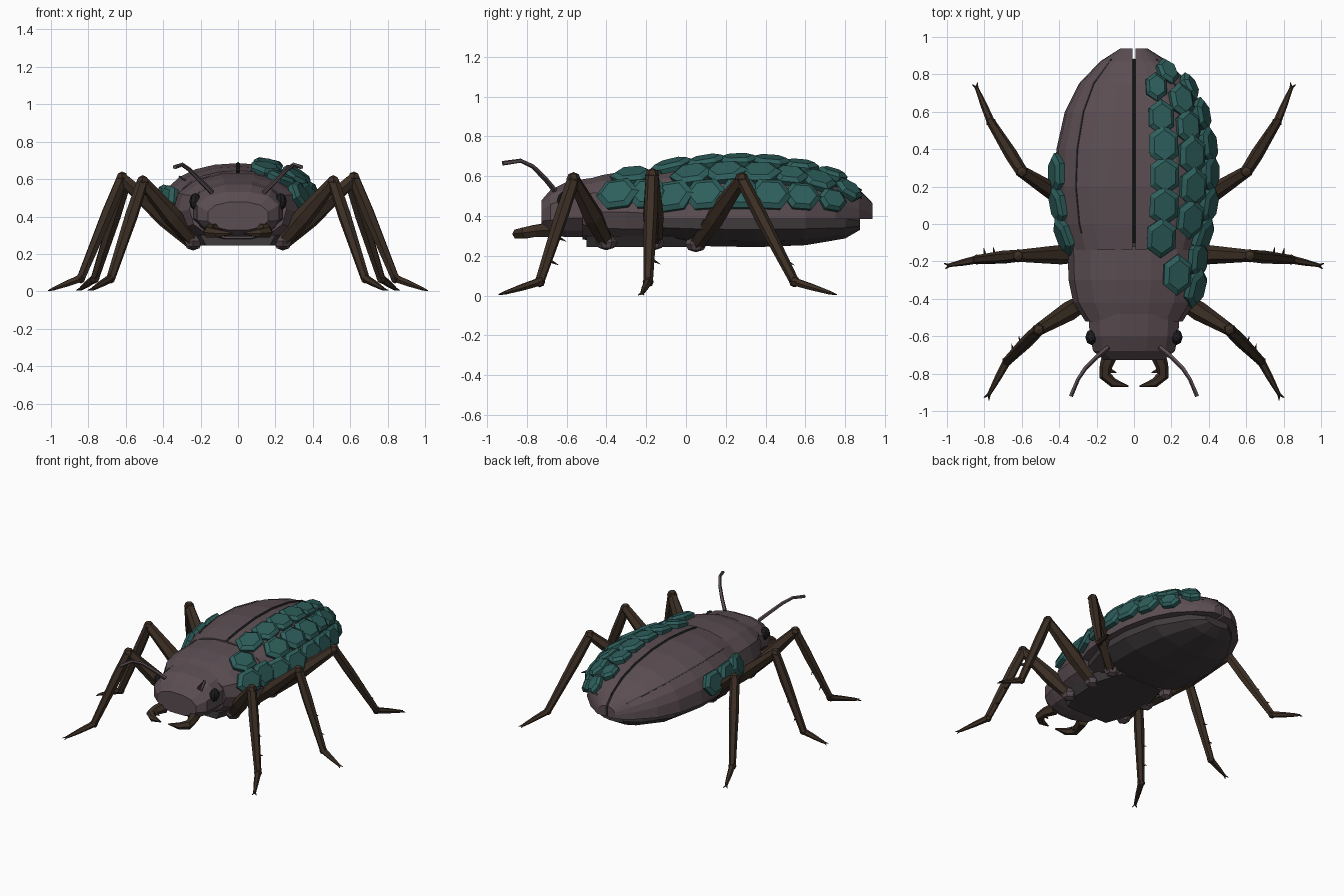
import bpy, bmesh
from math import sin, cos, pi, radians, copysign
from mathutils import Vector, Matrix

if "Cube" in bpy.data.objects:
    bpy.data.objects.remove(bpy.data.objects["Cube"])


def material(name, rgb):
    m = bpy.data.materials.new(name)
    m.diffuse_color = (*rgb, 1)
    m.use_nodes = True
    m.node_tree.nodes["Principled BSDF"].inputs["Base Color"].default_value = m.diffuse_color
    return m


SHELL = material("shell", (0.105, 0.075, 0.086))
UNDER = material("underside", (0.05, 0.042, 0.046))
LEG = material("leg_brown", (0.045, 0.028, 0.018))
TEAL = material("scale_teal", (0.027, 0.115, 0.108))
DARK = material("dark", (0.012, 0.012, 0.014))


def finish(name, bm, mat, mirror=False):
    bmesh.ops.recalc_face_normals(bm, faces=bm.faces)
    me = bpy.data.meshes.new(name)
    bm.to_mesh(me)
    bm.free()
    me.materials.append(mat)
    ob = bpy.data.objects.new(name, me)
    bpy.context.collection.objects.link(ob)
    if mirror:
        ob.modifiers.new("mirror", "MIRROR").use_mirror_merge = False
    return ob


def loft(bm, rings):
    rows = [[bm.verts.new(p) for p in r] for r in rings]
    n = len(rows[0])
    for a, b in zip(rows, rows[1:]):
        for i in range(n):
            j = (i + 1) % n
            bm.faces.new((a[i], a[j], b[j], b[i]))
    bm.faces.new(rows[0])
    bm.faces.new(rows[-1][::-1])


def tube(bm, pts, radii, n=6):
    pts = [Vector(p) for p in pts]
    d = (pts[-1] - pts[0]).normalized()
    ref = Vector((0, 1, 0)) if abs(d.z) > 0.95 else Vector((0, 0, 1))
    rings = []
    for i, (p, r) in enumerate(zip(pts, radii)):
        t = (pts[min(i + 1, len(pts) - 1)] - pts[max(i - 1, 0)]).normalized()
        u = t.cross(ref).normalized()
        v = u.cross(t)
        rings.append([p + r * (cos(2 * pi * k / n) * u + sin(2 * pi * k / n) * v) for k in range(n)])
    loft(bm, rings)


def ball(bm, c, size, seg=6, rings=4):
    bmesh.ops.create_uvsphere(bm, u_segments=seg, v_segments=rings, radius=1,
                              matrix=Matrix.Translation(c) @ Matrix.Diagonal((*size, 1)))


def arch(sec, a):
    """Point on a cross-section; a = 0 at the crest, 90 degrees at the side."""
    y, w, top, mid, low = sec
    s, c = sin(a), cos(a)
    h = top - mid if c >= 0 else mid - low
    return Vector((w * copysign(abs(s) ** 0.9, s), y, mid + h * copysign(abs(c) ** 0.8, c)))


def section(prof, y):
    for a, b in zip(prof, prof[1:]):
        if y <= b[0]:
            break
    t = (y - a[0]) / (b[0] - a[0])
    return [p + (q - p) * t for p, q in zip(a, b)]


# profiles along the body: y, half width, top z, widest z, bottom z
WING = [(-.14, .355, .645, .385, .385), (0, .4, .667, .385, .385), (.2, .425, .685, .385, .385),
        (.4, .415, .68, .385, .385), (.6, .37, .65, .385, .385), (.75, .295, .605, .385, .385),
        (.87, .18, .535, .385, .385), (.937, .075, .465, .385, .385)]
THORAX = [(-.52, .26, .58, .44, .28), (-.42, .325, .61, .42, .26),
          (-.3, .35, .63, .42, .255), (-.12, .355, .638, .41, .26)]
HEAD = [(-.727, .165, .48, .4, .325), (-.68, .225, .535, .42, .3),
        (-.6, .245, .575, .44, .29), (-.48, .25, .595, .44, .29)]
BELLY = [(-.15, .3, .42, .38, .27), (.1, .385, .44, .38, .245), (.35, .385, .44, .38, .24),
         (.6, .33, .43, .38, .25), (.8, .2, .42, .37, .285), (.875, .1, .4, .36, .33)]

# body segments
for name, prof, mat, n in (("pronotum", THORAX, SHELL, 14), ("head", HEAD, SHELL, 12),
                           ("abdomen", BELLY, UNDER, 12)):
    bm = bmesh.new()
    loft(bm, [[arch(s, 2 * pi * (k + .5) / n) for k in range(n)] for s in prof])
    finish(name, bm, mat)

# wing cases, split by a narrow gap
bm = bmesh.new()
rings = []
for s in WING:
    r = [arch(s, radians(90 * k / 6)) for k in range(7)]
    r[0].x = .007
    rings.append(r + [Vector((.007, s[0], s[3]))])
loft(bm, rings)
finish("wing_case", bm, SHELL, True)

# seam strip and raised side lines
ys = [-.1, 0, .2, .4, .6, .75, .88]
bm = bmesh.new()
tube(bm, [arch(section(WING, y), 0) for y in ys], [.009] * 7, 4)
finish("wing_seam", bm, DARK)
bm = bmesh.new()
tube(bm, [arch(section(WING, y), radians(45)) for y in [-.05] + ys[1:]], [.006] * 7, 4)
finish("wing_ridge", bm, UNDER, True)

# breast plate under the thorax
bm = bmesh.new()
loft(bm, [[(x * w, y, z) for x, z in ((-1, .3), (-.85, .245), (.85, .245), (1, .3))]
          for y, w in ((-.5, .2), (-.35, .26), (-.1, .27), (.08, .2))])
finish("breast_plate", bm, UNDER)


# overlapping six-sided back scales
def scale(bm, prof, y, deg, f=1.0):
    a, e = radians(deg), .05
    s = section(prof, y)
    p = arch(s, a)
    du = (arch(s, a + e) - arch(s, a - e)).normalized()
    dv = arch(section(prof, y + .03), a) - arch(section(prof, y - .03), a)
    n = du.cross(dv).normalized()
    v = n.cross(du)
    n, v = (n - .07 * v).normalized(), (v + .07 * n).normalized()
    rings = []
    for r, h in ((.92, -.012), (1, .018), (.72, .036)):
        rings.append([p + n * h + f * r * (du * .09 * sin(k * pi / 3) + v * .112 * cos(k * pi / 3))
                      for k in range(6)])
    loft(bm, rings)


bm = bmesh.new()
for deg, rows in ((20, (.73, .57, .42, .26, .1, -.07)), (45, (.81, .66, .52, .37, .2, .03)),
                  (71, (.73, .58, .42, .27, .1, -.06))):
    for y in rows:
        scale(bm, WING, y, deg, 1 if y < .5 else .88 if y < .7 else .72)
for y in (.27, .1, -.06):
    scale(bm, WING, y, -74)
for y, deg in ((-.27, 38), (-.19, 70), (-.34, 70)):
    scale(bm, THORAX, y, deg)
finish("back_scales", bm, TEAL)

# eyes
bm = bmesh.new()
ball(bm, (.228, -.605, .48), (.032, .042, .045), 8, 6)
finish("eye", bm, DARK, True)

# feelers
bm = bmesh.new()
tube(bm, [(.14, -.66, .53), (.2, -.71, .59), (.26, -.77, .65), (.3, -.83, .678), (.338, -.92, .665)],
     [.014, .013, .012, .011, .012], 5)
finish("antenna", bm, SHELL, True)

# jaws with an inner tooth
bm = bmesh.new()
tube(bm, [(.125, -.69, .33), (.15, -.76, .325), (.155, -.81, .315), (.11, -.85, .31), (.03, -.868, .31)],
     [.042, .034, .032, .025, .004])
tube(bm, [(.15, -.78, .318), (.095, -.795, .312)], [.022, .003], 5)
finish("mandible", bm, LEG, True)

# legs: hip, knee, ankle, toe
LEGS = {"front": ((.24, -.4, .27), (.51, -.565, .585), (.68, -.735, .07), (.775, -.91, .014)),
        "middle": ((.24, -.16, .27), (.62, -.17, .605), (.84, -.19, .07), (.985, -.22, .014)),
        "hind": ((.24, .05, .26), (.6, .28, .585), (.765, .545, .07), (.84, .725, .014))}
for name, pts in LEGS.items():
    hip, knee, ankle, toe = map(Vector, pts)
    bm = bmesh.new()
    ball(bm, hip, (.055, .055, .042))
    finish(name + "_hip", bm, SHELL, True)
    bm = bmesh.new()
    tube(bm, [hip, hip.lerp(knee, .4), knee], [.04, .052, .032])
    ball(bm, knee, (.036, .036, .036))
    tube(bm, [knee, knee.lerp(ankle, .35), ankle], [.032, .035, .024])
    ball(bm, ankle, (.028, .028, .028))
    tube(bm, [ankle, ankle.lerp(toe, .5), toe], [.022, .018, .01])
    # shin spines
    for t in (.55, .78):
        p = knee.lerp(ankle, t)
        tube(bm, [p, p + Vector((.012, .058, -.03))], [.012, .001], 4)
    # toe claws
    d = (toe - ankle).normalized()
    side = d.cross(Vector((0, 0, 1))) * .016
    for s in (-1, 1):
        tube(bm, [toe, toe + d * .03 + side * s], [.009, .002], 4)
    finish(name + "_leg", bm, LEG, True)
